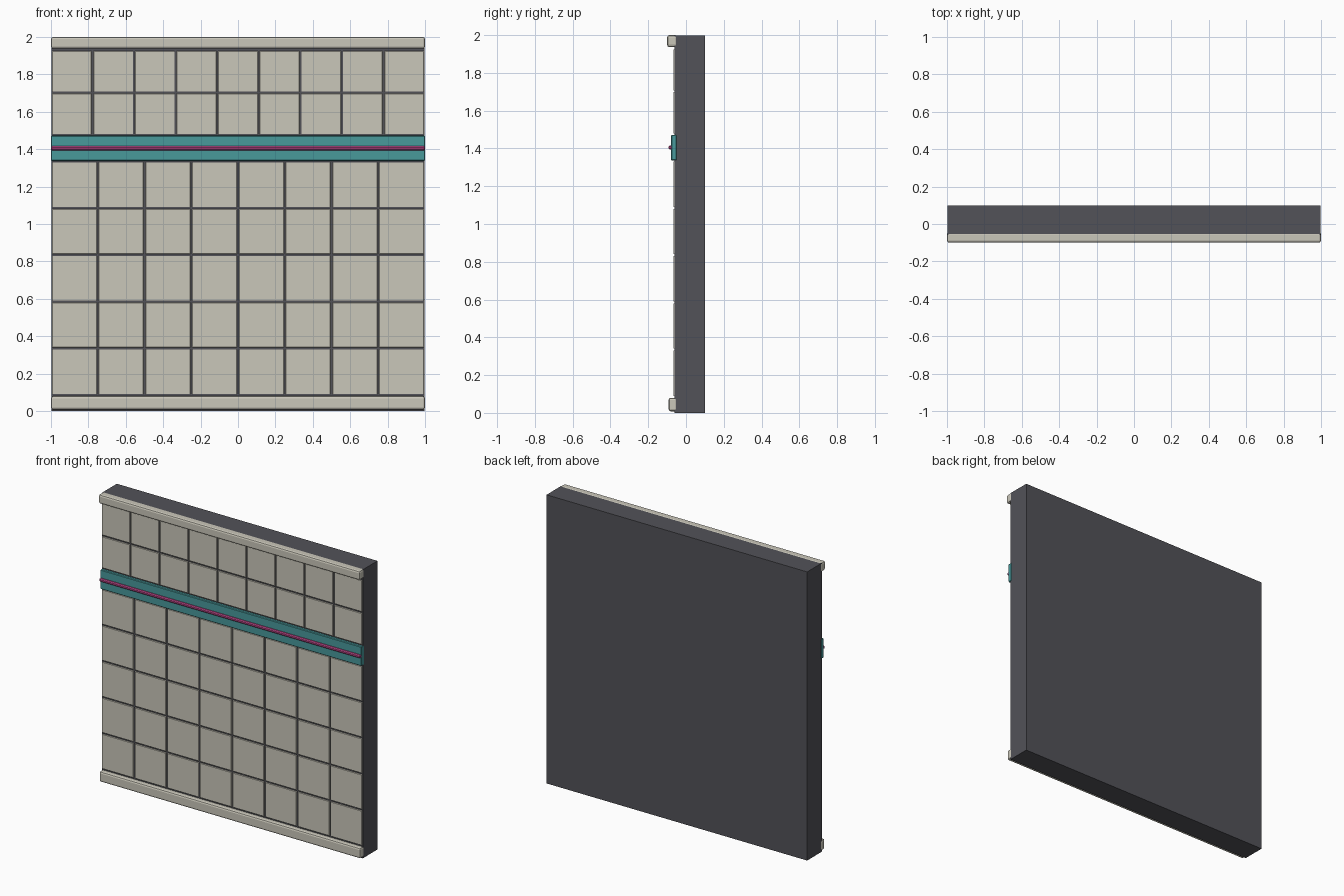
import bpy, bmesh
from mathutils import Matrix, Vector

if "Cube" in bpy.data.objects:
    bpy.data.objects.remove(bpy.data.objects["Cube"])


def material(name, rgb):
    m = bpy.data.materials.new(name)
    m.diffuse_color = (*rgb, 1)
    m.use_nodes = True
    m.node_tree.nodes["Principled BSDF"].inputs["Base Color"].default_value = m.diffuse_color
    return m


TILE = material("cream tile", (0.59, 0.57, 0.49))
GROUT = material("dark grout", (0.085, 0.085, 0.098))
TEAL = material("teal glaze", (0.065, 0.32, 0.33))
PINK = material("pink glaze", (0.50, 0.065, 0.25))


def finish(name, bm, mat):
    mesh = bpy.data.meshes.new(name)
    bm.to_mesh(mesh)
    bm.free()
    mesh.materials.append(mat)
    ob = bpy.data.objects.new(name, mesh)
    bpy.context.collection.objects.link(ob)
    return ob


def add_box(bm, x, y, z):
    size = Vector((x[1] - x[0], y[1] - y[0], z[1] - z[0]))
    mid = Vector((x[0] + x[1], y[0] + y[1], z[0] + z[1])) / 2
    bmesh.ops.create_cube(bm, size=1, matrix=Matrix.Translation(mid) @ Matrix.Diagonal((*size, 1)))


def box(name, x, y, z, mat, bevel=0, segments=1):
    bm = bmesh.new()
    add_box(bm, x, y, z)
    if bevel:
        bmesh.ops.bevel(bm, geom=bm.edges[:], offset=bevel, segments=segments,
                        profile=0.5, affect='EDGES')
    return finish(name, bm, mat)


def tiles(name, cols, rows, z0, z1, gap=0.01):
    """Grid of thin tiles standing proud of the grout, with chamfered front rims."""
    bm = bmesh.new()
    w, h = 2 / cols, (z1 - z0) / rows
    for i in range(cols):
        for j in range(rows):
            x, z = -1 + i * w, z0 + j * h
            add_box(bm, (max(x + gap / 2, -0.998), min(x + w - gap / 2, 0.998)),
                    (-0.067, -0.055), (z + gap / 2, z + h - gap / 2))
    rims = [e for e in bm.edges if all(v.co.y < -0.066 for v in e.verts)]
    bmesh.ops.bevel(bm, geom=rims, offset=0.002, segments=1, affect='EDGES')
    return finish(name, bm, TILE)


# Wall core, visible between the tiles as grout
box("wall_core", (-0.998, 0.998), (-0.06, 0.1), (0, 1.998), GROUT)

# Tile fields
tiles("lower_tiles", 8, 5, 0.085, 1.335)
tiles("upper_tiles", 9, 2, 1.475, 1.93)

# Rounded skirting and top trim
box("bottom_trim", (-1, 1), (-0.092, -0.045), (0.008, 0.08), TILE, 0.012, 2)
box("top_trim", (-1, 1), (-0.1, -0.045), (1.937, 2), TILE, 0.012, 2)

# Coloured border band with raised bead
box("border_band", (-1, 1), (-0.079, -0.048), (1.337, 1.472), TEAL, 0.004)
box("border_bead", (-1, 1), (-0.092, -0.07), (1.394, 1.416), PINK, 0.006)
